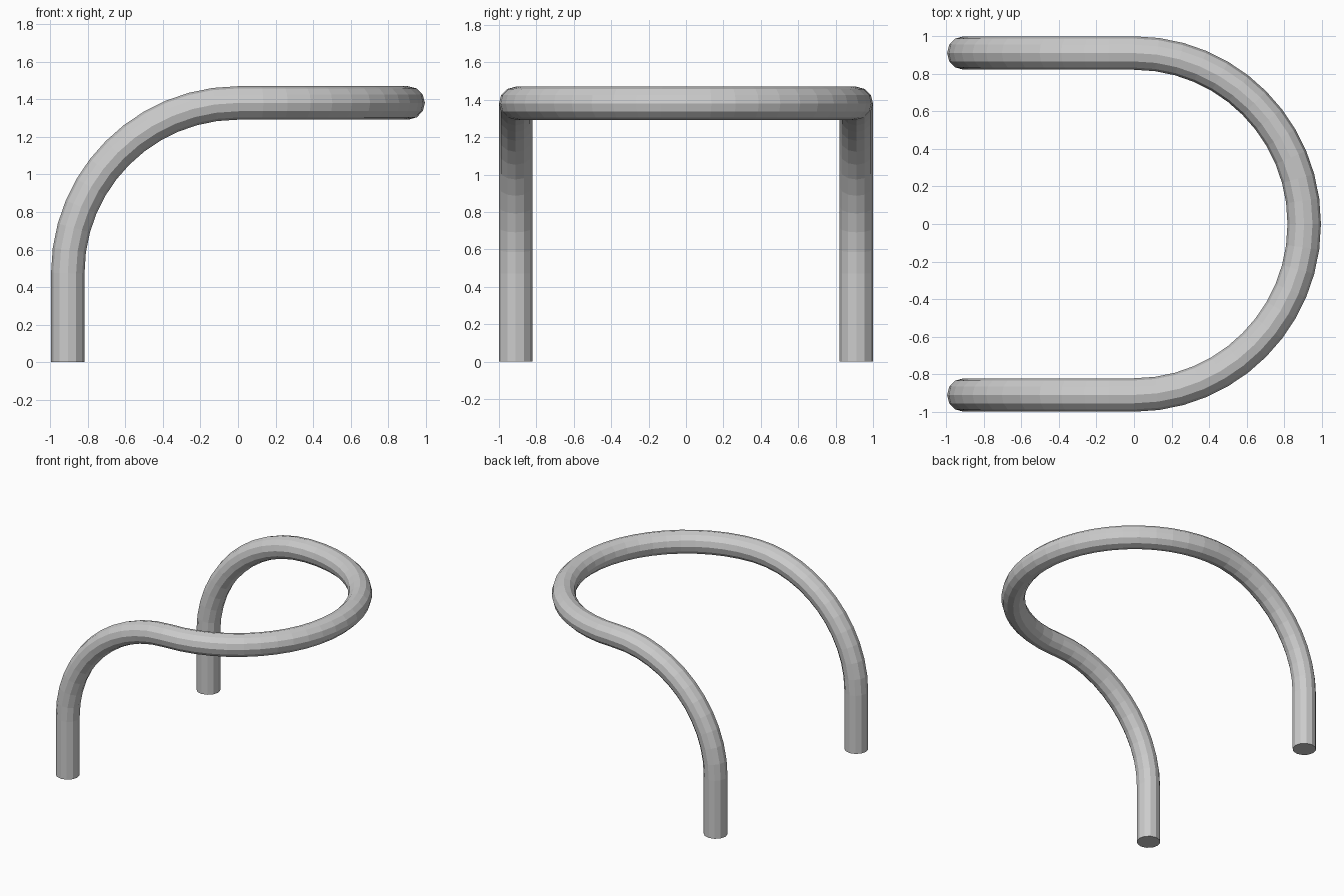
import bpy
from mathutils import Vector

if "Cube" in bpy.data.objects:
    bpy.data.objects.remove(bpy.data.objects["Cube"])

R, TUBE, TOP = 0.911, 0.089, 1.381   # bend radius, tube radius, top centreline height
RX = 0.907
K = 0.5523                           # quarter-circle handle factor

# One side of the path: foot, start of bend, start of loop (point, unit tangent, handle in, handle out)
side = [
    ((-RX, -R, 0), (0, 0, 1), 0.15, 0.15),
    ((-RX, -R, TOP - RX), (0, 0, 1), 0.15, K * RX),
    ((0, -R, TOP), (1, 0, 0), K * RX, K * RX),
]
# Mirrored side, travelled in reverse
other = [((p[0], -p[1], p[2]), (-t[0], t[1], -t[2]), b, a) for p, t, a, b in reversed(side)]
path = side + [((RX, 0, TOP), (0, 1, 0), K * R, K * R)] + other

# Bent tube with flat capped feet
curve = bpy.data.curves.new("bent_tube", 'CURVE')
curve.dimensions = '3D'
curve.resolution_u = 12
curve.bevel_depth = TUBE
curve.bevel_resolution = 4
curve.use_fill_caps = True
spline = curve.splines.new('BEZIER')
spline.use_smooth = False
spline.bezier_points.add(len(path) - 1)
for bp, (p, t, a, b) in zip(spline.bezier_points, path):
    bp.handle_left_type = bp.handle_right_type = 'FREE'
    bp.co = p
    bp.handle_left = Vector(p) - Vector(t) * a
    bp.handle_right = Vector(p) + Vector(t) * b

tube = bpy.data.objects.new("bent_tube", curve)
bpy.context.collection.objects.link(tube)
bpy.context.view_layer.objects.active = tube
tube.select_set(True)
bpy.ops.object.convert(target='MESH')
